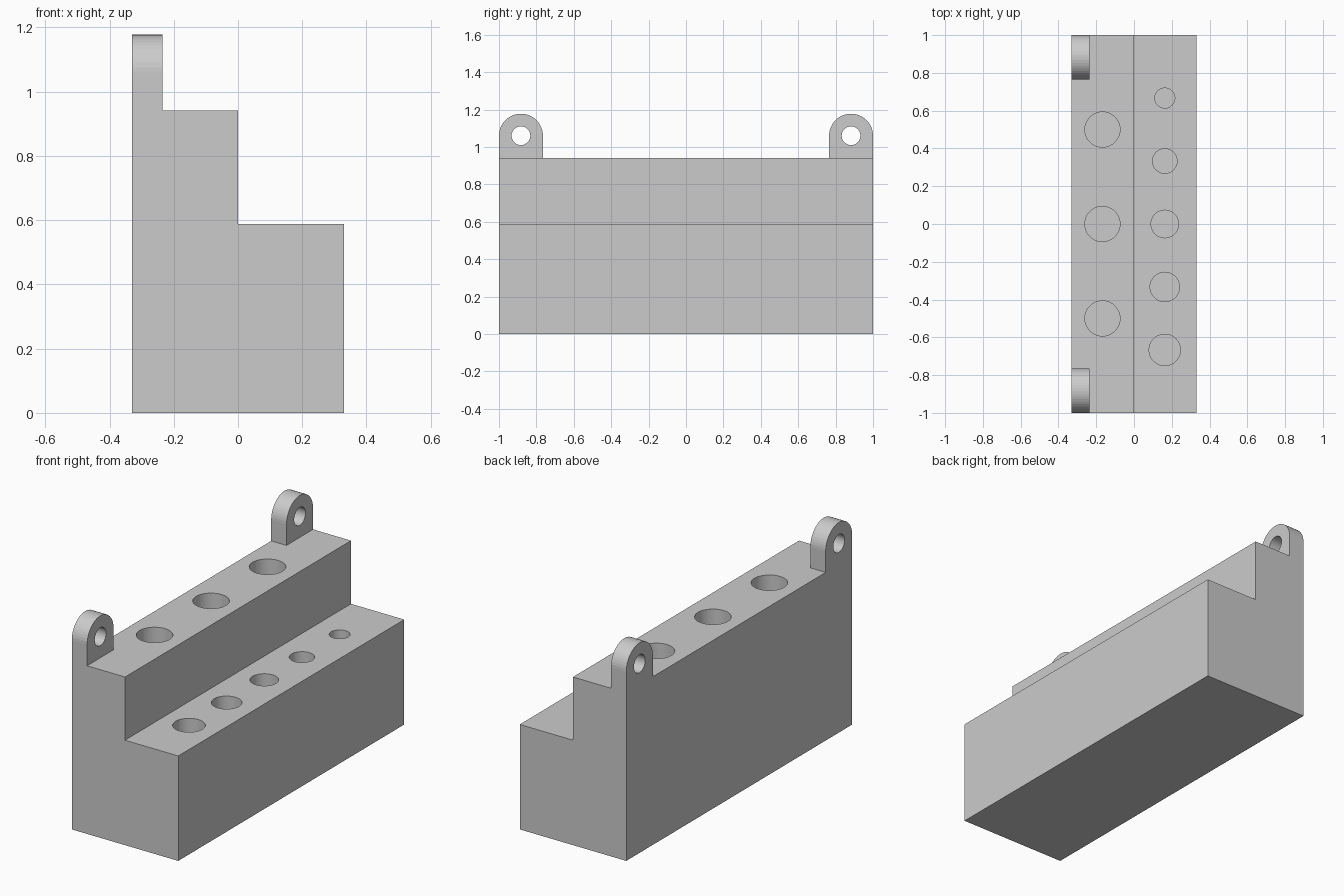
import bpy, bmesh, math
from mathutils import Matrix, Vector

if "Cube" in bpy.data.objects:
    bpy.data.objects.remove(bpy.data.objects["Cube"])

grey = bpy.data.materials.new("light grey")
grey.diffuse_color = (0.6, 0.6, 0.6, 1)
grey.use_nodes = True
grey.node_tree.nodes["Principled BSDF"].inputs["Base Color"].default_value = grey.diffuse_color

BACK, STEP, LOW, TOP = -0.33, 0.0, 0.588, 0.942
EAR_X, EAR_R, EAR_Z, PIN_R = -0.235, 0.1175, 1.06, 0.05
FLOOR = 0.1


def add_object(name, bm):
    bmesh.ops.recalc_face_normals(bm, faces=bm.faces[:])
    mesh = bpy.data.meshes.new(name)
    bm.to_mesh(mesh)
    bm.free()
    mesh.materials.append(grey)
    ob = bpy.data.objects.new(name, mesh)
    bpy.context.collection.objects.link(ob)
    return ob


def prism(name, points, offset):
    bm = bmesh.new()
    face = bm.faces.new([bm.verts.new(p) for p in points])
    out = bmesh.ops.extrude_face_region(bm, geom=[face])
    bmesh.ops.translate(bm, vec=Vector(offset),
                        verts=[v for v in out["geom"] if isinstance(v, bmesh.types.BMVert)])
    return add_object(name, bm)


def cylinder(name, centre, radius, depth, along_x=False):
    bm = bmesh.new()
    m = Matrix.Translation(centre)
    if along_x:
        m = m @ Matrix.Rotation(math.pi / 2, 4, 'Y')
    bmesh.ops.create_cone(bm, cap_ends=True, segments=64, radius1=radius,
                          radius2=radius, depth=depth, matrix=m)
    return add_object(name, bm)


def boolean(ob, tool, operation):
    mod = ob.modifiers.new(tool.name, 'BOOLEAN')
    mod.operation, mod.solver, mod.object = operation, 'EXACT', tool
    bpy.context.view_layer.objects.active = ob
    bpy.ops.object.modifier_apply(modifier=mod.name)
    bpy.data.objects.remove(tool)


# Stepped rack: side profile run along y, overlong so the outline trims it
profile = [(BACK, -0.1), (-BACK, -0.1), (-BACK, LOW), (STEP, LOW),
           (STEP, TOP), (EAR_X, TOP), (EAR_X, 1.4), (BACK, 1.4)]
rack = prism("stepped_rack", [(x, -1.2, z) for x, z in profile], (0, 2.4, 0))

# Outline seen from the side, with a rounded hanging ear at each end
arc = [(1 - EAR_R + EAR_R * math.cos(math.pi * i / 24),
        EAR_Z + EAR_R * math.sin(math.pi * i / 24)) for i in range(25)]
half = [(1, 0)] + arc + [(1 - 2 * EAR_R, TOP)]
outline = half + [(-y, z) for y, z in reversed(half)]
boolean(rack, prism("outline", [(-0.6, y, z) for y, z in outline], (1.2, 0, 0)), 'INTERSECT')

# Screw holes through the ears
for s in (-1, 1):
    boolean(rack, cylinder("ear_hole", (-0.28, s * (1 - EAR_R), EAR_Z), PIN_R, 0.4, True),
            'DIFFERENCE')

# Blind tool sockets: three equal ones above, five graded ones below
sockets = [(-0.167, y, 0.093, TOP) for y in (-0.5, 0, 0.5)]
sockets += [(0.163, (i - 2) / 3, r, LOW)
            for i, r in enumerate((0.083, 0.078, 0.073, 0.065, 0.053))]
for x, y, r, top in sockets:
    depth = top + 0.1 - FLOOR
    boolean(rack, cylinder("socket", (x, y, FLOOR + depth / 2), r, depth), 'DIFFERENCE')
